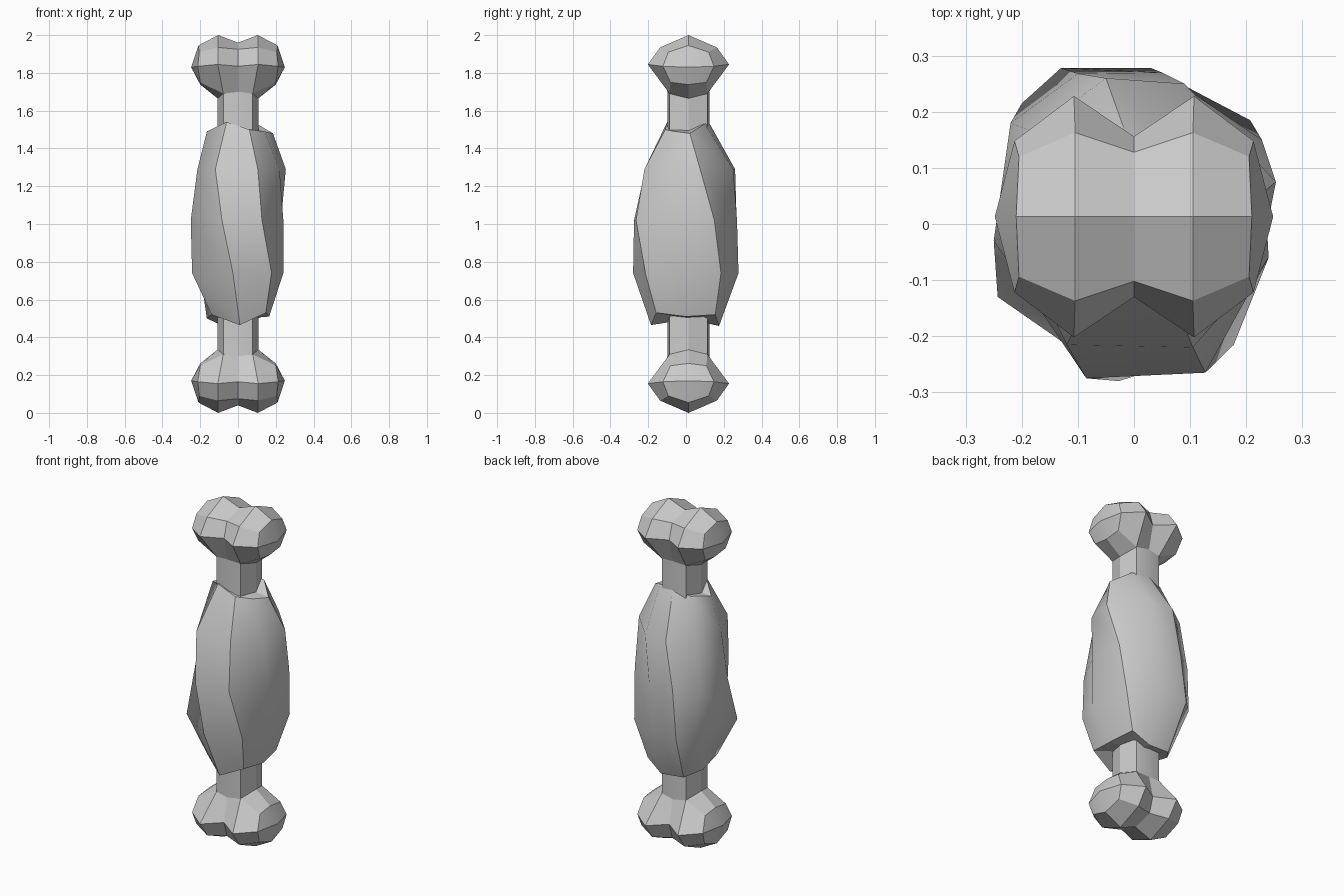
import bpy, bmesh, math
from mathutils import Matrix, Vector

cube = bpy.data.objects.get("Cube")
if cube:
    bpy.data.objects.remove(cube, do_unlink=True)

# One plain grey for everything
grey = bpy.data.materials.new("plain_grey")
grey.use_nodes = True
colour = (0.6, 0.6, 0.6, 1)
grey.diffuse_color = colour
grey.node_tree.nodes["Principled BSDF"].inputs["Base Color"].default_value = colour


def finish(bm, name):
    bmesh.ops.recalc_face_normals(bm, faces=bm.faces[:])
    mesh = bpy.data.meshes.new(name)
    bm.to_mesh(mesh)
    bm.free()
    mesh.materials.append(grey)
    obj = bpy.data.objects.new(name, mesh)
    bpy.context.collection.objects.link(obj)
    return obj


def make_bone():
    """One eighth of the bone, mirrored across all three axes."""
    bm = bmesh.new()
    points = dict(
        # crown, shoulder and rim of the knob, from the notch outwards
        top_in=(0, 0, .96), top_mid=(.105, 0, 1), top_out=(.21, 0, .945),
        sh_in=(0, .115, .925), sh_mid=(.105, .15, .935), sh_out=(.205, .107, .91),
        rim_in=(0, .143, .835), rim_mid=(.107, .215, .845), rim_out=(.213, .135, .835),
        # outer end and underside
        pole=(.248, 0, .83), low_out=(.2, .095, .75), low_side=(.2, 0, .738),
        # neck ring and middle of the shaft
        neck_front=(0, .112, .7), neck_corner=(.078, .1, .69), neck_side=(.108, 0, .665),
        mid_front=(0, .112, 0), mid_corner=(.078, .1, 0), mid_side=(.108, 0, 0))
    v = {key: bm.verts.new(co) for key, co in points.items()}
    quads = [
        "top_in top_mid sh_mid sh_in", "top_mid top_out sh_out sh_mid",
        "sh_in sh_mid rim_mid rim_in", "sh_mid sh_out rim_out rim_mid",
        "top_out pole rim_out sh_out", "pole low_side low_out rim_out",
        "rim_in rim_mid neck_corner neck_front",
        "rim_mid rim_out low_out neck_corner",
        "low_out low_side neck_side neck_corner",
        "neck_front neck_corner mid_corner mid_front",
        "neck_corner neck_side mid_side mid_corner"]
    for quad in quads:
        bm.faces.new([v[key] for key in quad.split()])
    for axis in "XYZ":
        bmesh.ops.mirror(bm, geom=bm.verts[:] + bm.edges[:] + bm.faces[:],
                         matrix=Matrix.Identity(4), merge_dist=.001, axis=axis)
    bone = finish(bm, "bone")
    bone.location = (0, .013, 1)
    bpy.context.view_layer.objects.active = bone
    bone.select_set(True)
    bpy.ops.object.shade_smooth_by_angle(angle=math.radians(25))
    bone.select_set(False)


def make_meat():
    """Twisting ridges from top to bottom, joined side by side."""
    bm = bmesh.new()
    levels = (1.29, 1.02, .74)
    # sharp flag, top height, bottom height, then x and y down the ridge
    ridges = [
        (True, 1.54, .465, (-.06, -.1), (-.12, -.215), (-.085, -.275), (-.027, -.28), (.01, -.185)),
        (True, 1.5, .53, (.06, -.11), (.105, -.22), (.127, -.265), (.178, -.215), (.148, -.158)),
        (False, 1.49, .51, (.14, -.06), (.22, -.09), (.24, -.06), (.24, -.06), (.165, 0)),
        (True, 1.48, .52, (.185, .02), (.253, .075), (.228, .15), (.207, .185), (.14, .155)),
        (False, 1.53, .46, (.1, .1), (.09, .25), (.05, .27), (.03, .278), (.04, .175)),
        (True, 1.54, .47, (0, .12), (-.05, .26), (-.1, .268), (-.13, .278), (-.1, .165)),
        (False, 1.51, .5, (-.1, .1), (-.18, .165), (-.22, .18), (-.2, .215), (-.165, .08)),
        (False, 1.49, .52, (-.165, 0), (-.215, -.02), (-.25, -.03), (-.243, -.13), (-.14, -.09))]
    columns = []
    for sharp, top, bottom, *path in ridges:
        heights = (top, *levels, bottom)
        columns.append([bm.verts.new((x, y, z)) for (x, y), z in zip(path, heights)])

    # Side walls, shaded smooth between the sharp ridges
    for left, right in zip(columns, columns[1:] + columns[:1]):
        for i in range(len(left) - 1):
            face = bm.faces.new((left[i], left[i + 1], right[i + 1], right[i]))
            face.smooth = True
    for (sharp, *_), column in zip(ridges, columns):
        for a, b in zip(column, column[1:]):
            bm.edges.get((a, b)).smooth = not sharp

    # Flat faceted ends, closing around the shaft
    for end in (0, -1):
        ring = [column[end] for column in columns]
        centre = sum((vert.co for vert in ring), Vector()) / len(ring)
        hub = bm.verts.new(centre)
        for a, b in zip(ring, ring[1:] + ring[:1]):
            bm.faces.new((a, b, hub))
            bm.edges.get((a, b)).smooth = False
    finish(bm, "meat")


make_bone()
make_meat()
